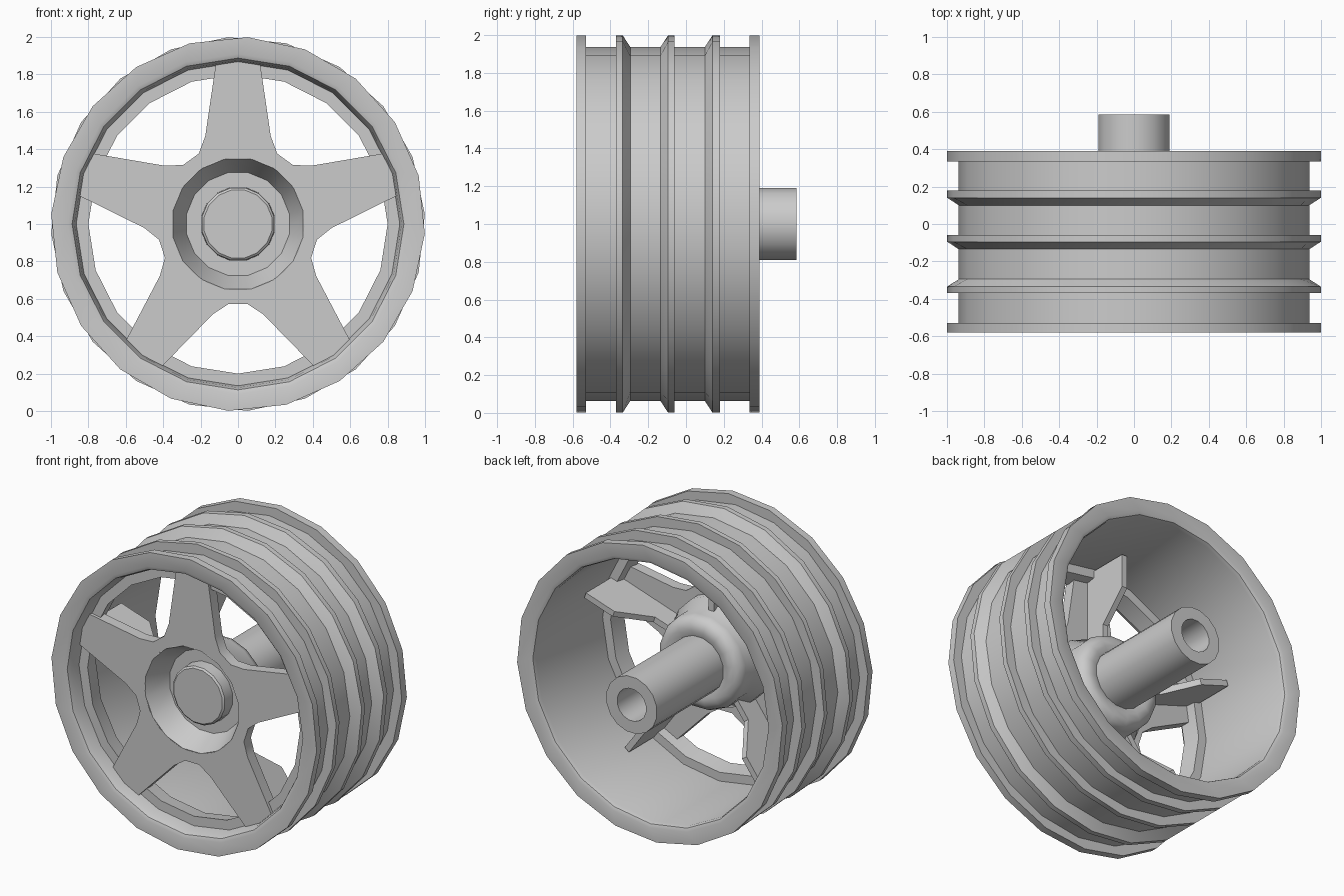
import bpy, bmesh
from math import sin, cos, pi, atan2, radians

if "Cube" in bpy.data.objects:
    bpy.data.objects.remove(bpy.data.objects["Cube"])

CZ = 1.0  # axis height; the wheel axis runs along y


def finish(name, bm, angle=35):
    bmesh.ops.remove_doubles(bm, verts=bm.verts, dist=1e-5)
    bmesh.ops.recalc_face_normals(bm, faces=bm.faces)
    me = bpy.data.meshes.new(name)
    bm.to_mesh(me)
    bm.free()
    ob = bpy.data.objects.new(name, me)
    bpy.context.collection.objects.link(ob)
    bpy.ops.object.select_all(action='DESELECT')
    ob.select_set(True)
    bpy.context.view_layer.objects.active = ob
    bpy.ops.object.shade_smooth_by_angle(angle=radians(angle))
    return ob


def lathe(name, profile, sides, closed, start=90, twist=lambda r, y: 0):
    """Revolve (radius, y) points about the wheel axis."""
    bm = bmesh.new()
    rings = []
    for i in range(sides):
        ring = []
        for r, y in profile:
            a = radians(start + twist(r, y)) + 2 * pi * i / sides
            ring.append(bm.verts.new((r * cos(a), y, CZ + r * sin(a))))
        rings.append(ring)
    n = len(profile)
    for i in range(sides):
        p, q = rings[i], rings[(i + 1) % sides]
        for j in range(n if closed else n - 1):
            k = (j + 1) % n
            if profile[j][0] == 0:
                pts = (p[j], p[k], q[k])
            elif profile[k][0] == 0:
                pts = (p[j], p[k], q[j])
            else:
                pts = (p[j], p[k], q[k], q[j])
            bm.faces.new(pts)
    return finish(name, bm)


# Rim: front flange, three one-sided ribs, back flange, then the inside
B = 0.937
rim = [(1, -.58), (1, -.53), (B, -.53),
       (B, -.37), (1, -.37), (1, -.335), (B, -.295),
       (B, -.135), (1, -.095), (1, -.06), (B, -.06),
       (B, .10), (1, .14), (1, .18), (B, .18),
       (B, .335), (1, .335), (1, .39),
       (.91, .39), (.888, .38), (.88, .355),
       (.88, -.36), (.82, -.36), (.80, -.475), (.865, -.475),
       (.875, -.54), (.887, -.57), (.91, -.58)]


def rim_twist(r, y):
    # the flange facets are turned slightly against the rib facets
    return 0 if r < 1 else (-3 if y < -.5 or y > .3 else 3)


lathe("rim", rim, 20, True, twist=rim_twist)

# Hub: centre cap, dish, rounded back collar and bored axle tube
hub = [(0, -.43), (.185, -.43), (.197, -.42), (.20, -.34), (.28, -.34),
       (.355, -.495), (.37, -.49), (.37, -.36), (.32, -.28), (.32, -.19), (.305, -.15),
       (.27, -.125), (.23, -.12), (.193, -.13), (.193, .585), (.11, .585), (.11, .2), (0, .2)]
lathe("hub", hub, 16, False, start=90 + 11.25)

# Five-spoke star plate with a round opening for the dish
FRONT, BACK = -.495, -.42
half = [(-.21, .376), (-.175, .47), (-.115, .88), (.115, .88), (.175, .47), (.21, .376)]
bm = bmesh.new()
cols = []
for s in range(5):
    t = 2 * pi * s / 5
    for x, z in half:
        px, pz = x * cos(t) + z * sin(t), z * cos(t) - x * sin(t)
        a = atan2(pz, px)
        ix, iz = .355 * cos(a), .355 * sin(a)
        cols.append([bm.verts.new(c) for c in (
            (ix, FRONT, CZ + iz), (px, FRONT, CZ + pz),
            (px, BACK, CZ + pz), (ix, BACK, CZ + iz))])
for i, p in enumerate(cols):
    q = cols[(i + 1) % len(cols)]
    for j in range(3):
        bm.faces.new((p[j], p[j + 1], q[j + 1], q[j]))
    bm.faces.new((p[3], p[0], q[0], q[3]))
finish("spokes", bm)

# Thin stiffening fin behind each spoke
fin = [(.36, -.44), (.865, -.44), (.865, -.09), (.64, -.09), (.45, -.27), (.31, -.27)]
for s in range(5):
    t = 2 * pi * s / 5
    bm = bmesh.new()
    sides = []
    for w in (-.02, .02):
        sides.append([bm.verts.new((w * cos(t) + r * sin(t), y, CZ + r * cos(t) - w * sin(t)))
                      for r, y in fin])
    bm.faces.new(sides[0])
    bm.faces.new(sides[1][::-1])
    for j in range(len(fin)):
        k = (j + 1) % len(fin)
        bm.faces.new((sides[0][j], sides[0][k], sides[1][k], sides[1][j]))
    finish(f"spoke_fin_{s + 1}", bm, 20)
